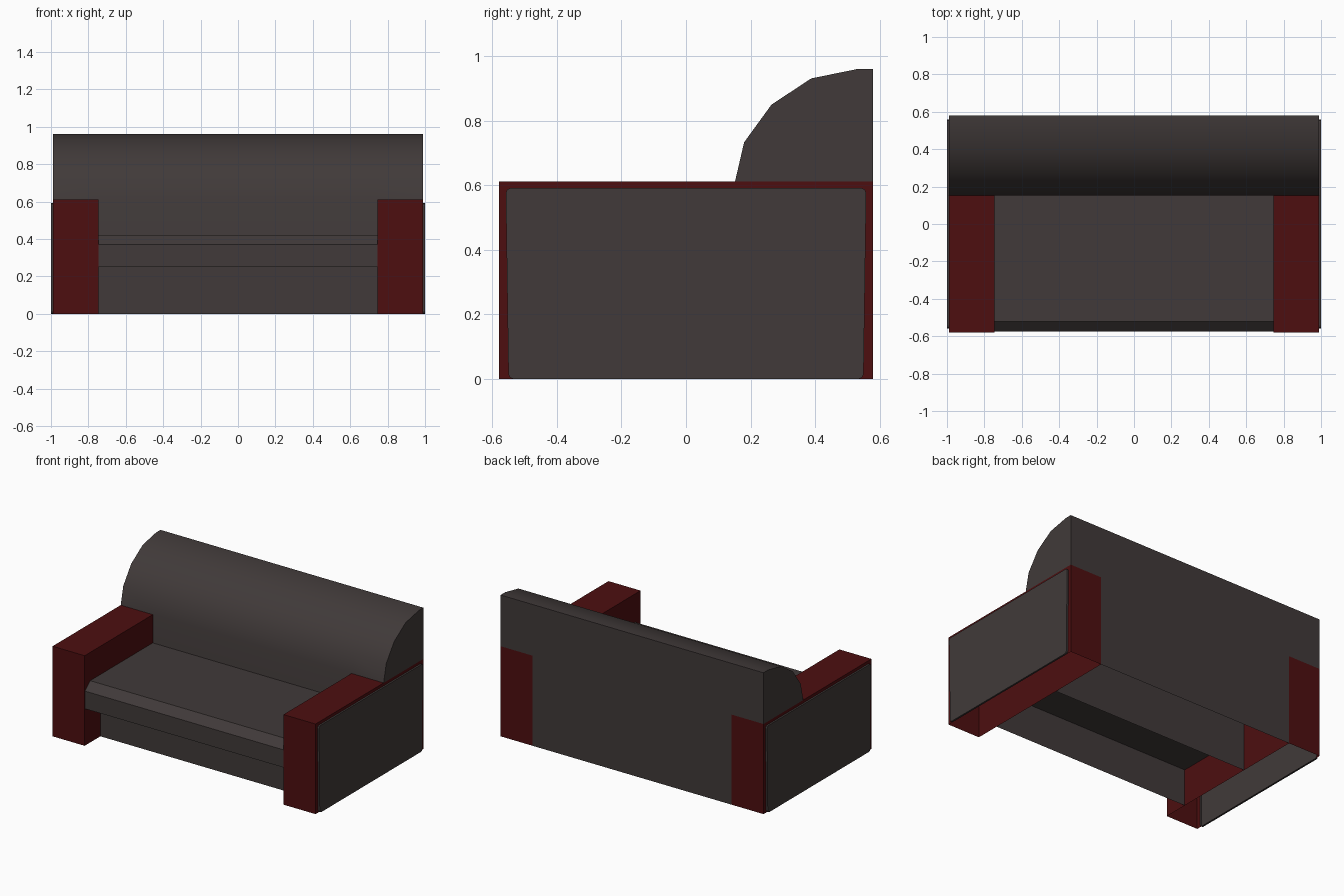
import bpy, bmesh, math
from mathutils import Vector

if "Cube" in bpy.data.objects:
    bpy.data.objects.remove(bpy.data.objects["Cube"], do_unlink=True)

OUTER, INNER = 0.988, 0.747     # arm sides
DEPTH, ARM_TOP = 0.579, 0.612   # half depth, arm height


def material(name, color):
    m = bpy.data.materials.new(name)
    m.use_nodes = True
    m.diffuse_color = (*color, 1)
    m.node_tree.nodes["Principled BSDF"].inputs["Base Color"].default_value = (*color, 1)
    return m


grey = material("warm grey fabric", (0.052, 0.042, 0.041))
red = material("dark red leather", (0.075, 0.0045, 0.005))


def add_object(name, bm, mats, smooth=None):
    mesh = bpy.data.meshes.new(name)
    bm.to_mesh(mesh)
    bm.free()
    for m in mats:
        mesh.materials.append(m)
    obj = bpy.data.objects.new(name, mesh)
    bpy.context.collection.objects.link(obj)
    if smooth:
        bpy.ops.object.select_all(action='DESELECT')
        obj.select_set(True)
        bpy.context.view_layer.objects.active = obj
        bpy.ops.object.shade_smooth_by_angle(angle=math.radians(smooth))
    return obj


def sweep(profile, xs, closed=False):
    """Stretch a (y, z) profile across the given x stations."""
    bm = bmesh.new()
    rows = [[bm.verts.new((x, y, z)) for y, z in profile] for x in xs]
    n = len(profile)
    for a, b in zip(rows, rows[1:]):
        for i in range(n if closed else n - 1):
            j = (i + 1) % n
            bm.faces.new((a[i], a[j], b[j], b[i]))
    return bm, rows


# Backrest: rounded top over the arms, narrower hollow base between them
back_profile = [(DEPTH, 0), (DEPTH, ARM_TOP), (DEPTH, 0.96), (0.53, 0.96), (0.388, 0.931),
                (0.265, 0.85), (0.18, 0.733), (0.152, ARM_TOP), (0.152, 0)]
bm, rows = sweep(back_profile, (-OUTER, -INNER, INNER, OUTER))
bm.faces.new(rows[-1][1:-1])
bm.faces.new(rows[0][-2:0:-1])
hidden = [f for f in bm.faces
          if f.calc_center_median().z < ARM_TOP and abs(f.calc_center_median().x) > INNER]
bmesh.ops.delete(bm, geom=hidden, context='FACES')
add_object("backrest", bm, [grey], smooth=35)

# Seat cushion with a bevelled front edge
seat_profile = [(0.152, 0.25), (0.152, 0.42), (-0.52, 0.42), (-0.575, 0.37), (-0.575, 0.25)]
bm, rows = sweep(seat_profile, (-INNER, INNER), closed=True)
bm.faces.new(rows[1])
bm.faces.new(rows[0][::-1])
add_object("seat_cushion", bm, [grey])

# Recessed board below the seat
bm, rows = sweep([(-0.41, 0.25), (-0.41, 0)], (-INNER, INNER))
add_object("front_board", bm, [grey])

# Arms: hollow boxes, open below, with a raised grey side panel
bm = bmesh.new()
bmesh.ops.create_cube(bm, size=1)
bmesh.ops.scale(bm, vec=(OUTER - INNER, 2 * DEPTH, ARM_TOP), verts=bm.verts)
bmesh.ops.translate(bm, vec=((OUTER + INNER) / 2, 0, ARM_TOP / 2), verts=bm.verts)
bm.normal_update()
bottom = [f for f in bm.faces if f.normal.z < -0.9]
side = [f for f in bm.faces if f.normal.x > 0.9]
bmesh.ops.delete(bm, geom=bottom, context='FACES')
bmesh.ops.inset_region(bm, faces=side, thickness=0.029)
raised = bmesh.ops.extrude_face_region(bm, geom=side)["geom"]
bmesh.ops.delete(bm, geom=side, context='FACES_ONLY')
bmesh.ops.translate(bm, vec=Vector((1 - OUTER, 0, 0)),
                    verts=[v for v in raised if isinstance(v, bmesh.types.BMVert)])
corners = [e for e in bm.edges if abs(e.calc_length() - (1 - OUTER)) < 0.001]
bmesh.ops.bevel(bm, geom=corners, offset=0.015, segments=2, profile=0.5, affect='EDGES')
for f in bm.faces:
    f.material_index = int(f.calc_center_median().x > OUTER + 0.002)
arms = add_object("arms", bm, [red, grey])
arms.modifiers.new("mirror", 'MIRROR').use_mirror_merge = False
